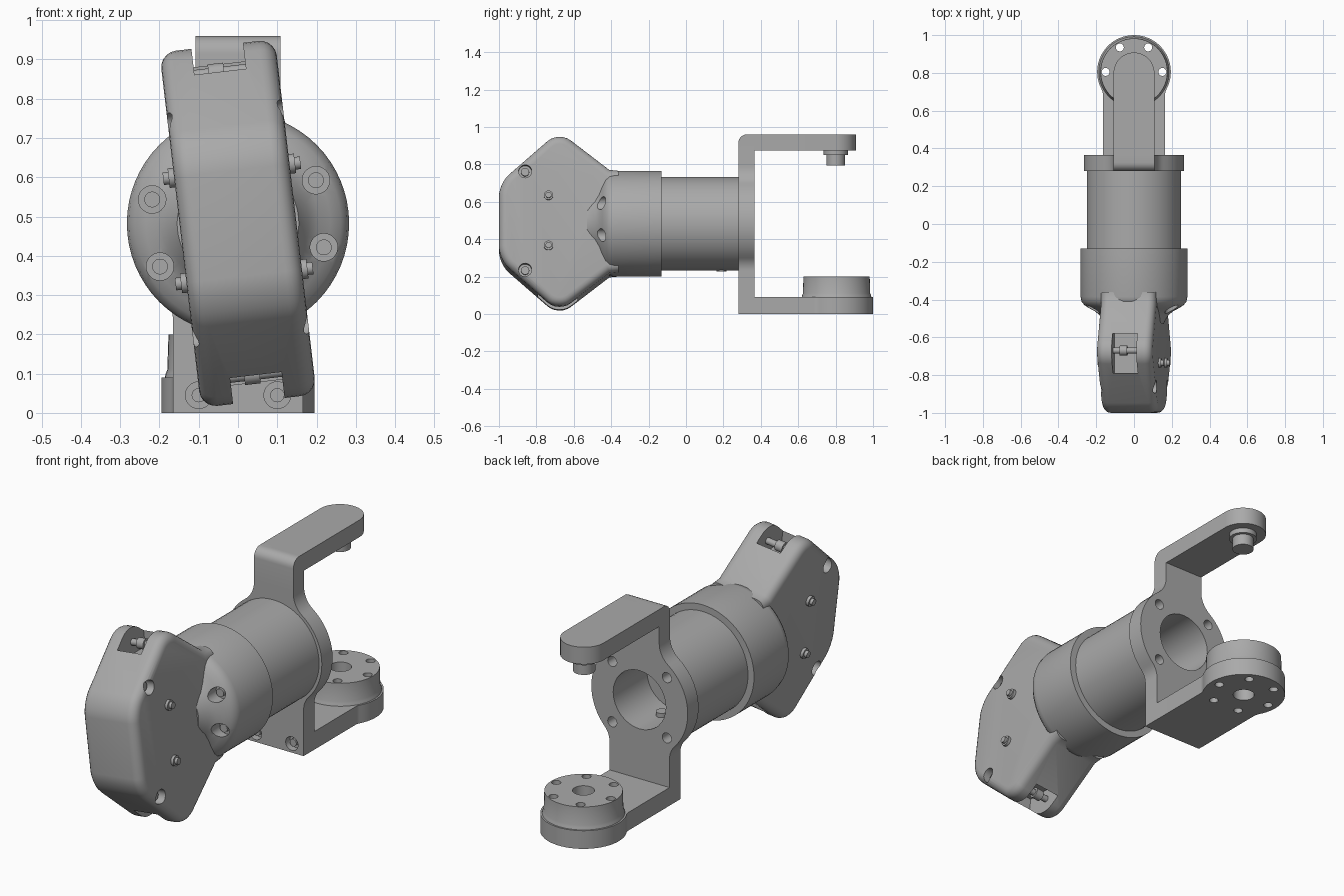
import bpy, bmesh, math
from mathutils import Matrix, Vector

cube = bpy.data.objects.get("Cube")
if cube:
    bpy.data.objects.remove(cube)

# One flat grey for everything
grey = bpy.data.materials.new("mid_grey")
grey.use_nodes = True
grey.diffuse_color = (0.4, 0.4, 0.4, 1)
grey.node_tree.nodes["Principled BSDF"].inputs["Base Color"].default_value = grey.diffuse_color

AXIS = {"X": Vector((1, 0, 0)), "Y": Vector((0, 1, 0)), "Z": Vector((0, 0, 1))}
MID = 0.4825                                   # height of the barrel axis
TILT = Matrix.Translation((0, 0, MID)) @ Matrix.Rotation(math.radians(-6.7), 4, "Y")


def finish(name, bm, matrix=None):
    bmesh.ops.recalc_face_normals(bm, faces=bm.faces)
    mesh = bpy.data.meshes.new(name)
    bm.to_mesh(mesh)
    bm.free()
    if matrix:
        mesh.transform(matrix)
    mesh.materials.append(grey)
    ob = bpy.data.objects.new(name, mesh)
    bpy.context.collection.objects.link(ob)
    smooth(ob)
    return ob


def smooth(ob):
    ob.data.shade_smooth()
    ob.data.set_sharp_from_angle(angle=math.radians(32))


def lathe(name, profile, axis="Z", at=(0, 0, 0), matrix=None, sides=32):
    """Solid of revolution from (radius, distance along axis) pairs."""
    bm = bmesh.new()
    turn = Vector((0, 0, 1)).rotation_difference(AXIS[axis]).to_matrix()
    rings = []
    for r, h in profile:
        rings.append([bm.verts.new(Vector(at) + turn @ Vector(
            (r * math.cos(math.tau * i / sides), r * math.sin(math.tau * i / sides), h)))
            for i in range(sides)])
    for a, b in zip(rings, rings[1:]):
        for i in range(sides):
            j = (i + 1) % sides
            bm.faces.new((a[i], a[j], b[j], b[i]))
    bm.faces.new(rings[0])
    bm.faces.new(rings[-1])
    return finish(name, bm, matrix)


def rod(name, r, lo, hi, axis="Z", at=(0, 0, 0), matrix=None):
    return lathe(name, [(r, lo), (r, hi)], axis, at, matrix)


def prism(points, axis, lo, hi):
    """Outline extruded along an axis."""
    place = {"X": lambda a, b, h: (h, a, b), "Y": lambda a, b, h: (a, h, b),
             "Z": lambda a, b, h: (a, b, h)}[axis]
    bm = bmesh.new()
    low, top = [[bm.verts.new(place(a, b, h)) for a, b in points] for h in (lo, hi)]
    bm.faces.new(low)
    bm.faces.new(top)
    for i in range(len(points)):
        j = (i + 1) % len(points)
        bm.faces.new((low[i], low[j], top[j], top[i]))
    bmesh.ops.recalc_face_normals(bm, faces=bm.faces)
    return bm


def round_edges(bm, test, offset, segments):
    edges = [e for e in bm.edges if test(e.verts[0].co, e.verts[1].co)]
    bmesh.ops.bevel(bm, geom=edges, offset=offset, segments=segments, profile=0.5,
                    affect="EDGES", clamp_overlap=True)


def cut(ob, cutters):
    for c in cutters:
        mod = ob.modifiers.new("cut", "BOOLEAN")
        mod.operation, mod.solver, mod.object = "DIFFERENCE", "EXACT", c
        c.hide_render = True
    bpy.context.view_layer.update()
    mesh = bpy.data.meshes.new_from_object(
        ob.evaluated_get(bpy.context.evaluated_depsgraph_get()))
    ob.modifiers.clear()
    ob.data = mesh
    for c in cutters:
        bpy.data.objects.remove(c)
    smooth(ob)


def arc(c, r, a0, a1, n):
    return [(c[0] + r * math.cos(a0 + (a1 - a0) * i / n),
             c[1] + r * math.sin(a0 + (a1 - a0) * i / n)) for i in range(n + 1)]


def neck(w, length, radius, fillet):
    """Right side of a straight leg running up into a disc at the origin."""
    h = math.sqrt((radius + fillet) ** 2 - (w + fillet) ** 2)
    return [(w, -length)] + arc((w + fillet, -h), fillet, math.pi,
                                math.atan2(h, -(w + fillet)), 8)


def mirrored(points):
    return points + [(-x, y) for x, y in reversed(points) if abs(x) > 1e-6]


def angle(p):
    return math.atan2(p[1], p[0])


# Bracket back plate: disc with a wide leg below and a narrow neck above
low = neck(0.165, MID, 0.265, 0.1)
up = [(x, -y) for x, y in neck(0.108, 0.96 - MID, 0.265, 0.12)][::-1]
side = low + arc((0, 0), 0.265, angle(low[-1]), angle(up[0]), 20)[1:-1] + up
bm = prism([(x, z + MID) for x, z in mirrored(side)], "Y", 0.28, 0.365)
round_edges(bm, lambda a, b: min(a.z, b.z) > 0.955 and max(a.y, b.y) < 0.281, 0.045, 6)
plate = finish("bracket_plate", bm)
cutters = [rod("bore", 0.145, 0.2, 0.5, "Y", (0, 0, MID))]
for x in (-1, 1):
    cutters.append(rod("foot_hole", 0.034, 0.2, 0.315, "Y", (x * 0.1, 0, 0.045)))
    for z in (-1, 1):
        cutters.append(rod("plate_hole", 0.025, 0.31, 0.5, "Y", (x * 0.15, 0, MID + z * 0.15)))
cut(plate, cutters)
for x in (-0.1, 0.1):
    rod("foot_screw", 0.018, 0.29, 0.32, "Y", (x, 0, 0.045))

# Upper arm with rounded end and stepped pin
end = arc((0, 0.8), 0.108, 0, math.pi, 24)
finish("upper_arm", prism([(0.108, 0.33)] + end + [(-0.108, 0.33)], "Z", 0.875, 0.96))
lathe("pivot_pin", [(0.05, 0.795), (0.05, 0.85), (0.065, 0.85), (0.065, 0.88)], at=(0, 0.8, 0))

# Lower arm with hub
leg = neck(0.165, 0.475, 0.195, 0.06)
half = leg + arc((0, 0), 0.195, angle(leg[-1]), math.pi / 2, 20)[1:]
lower = finish("lower_arm", prism([(x, y + 0.805) for x, y in mirrored(half)], "Z", 0, 0.09))
hub = lathe("hub", [(0.188, 0.085), (0.184, 0.1), (0.18, 0.11), (0.177, 0.2)],
            at=(0, 0.805, 0), sides=48)
for part in (lower, hub):
    holes = [rod("hub_bore", 0.05, -0.1, 0.3, at=(0, 0.805, 0))]
    for i in range(6):
        a = math.tau * i / 6
        holes.append(rod("hub_hole", 0.021, -0.1, 0.3,
                         at=(0.15 * math.cos(a), 0.805 + 0.15 * math.sin(a), 0)))
    cut(part, holes)

# Rear barrel, hollow behind the bracket, with a pin through its wall
barrel = lathe("rear_barrel", [(0.25, -0.16), (0.25, 0.285)], "Y", (0, 0, MID), sides=64)
cut(barrel, [rod("barrel_bore", 0.145, 0.1, 0.5, "Y", (0, 0, MID))])
rod("barrel_pin", 0.027, 0.226, 0.36, at=(0, 0.19, 0))

# Front barrel, rounding down towards the head, with four screw pockets
front = lathe("front_barrel", [(0.283, -0.13), (0.283, -0.385), (0.278, -0.41), (0.262, -0.43),
                               (0.235, -0.447), (0.205, -0.463), (0.18, -0.485), (0.155, -0.53)],
              "Y", (0, 0, MID), sides=64)
spots = [(v, u) for v in (-0.21, 0.21) for u in (-0.086, 0.086)]
cut(front, [rod("pocket", 0.035, -0.7, -0.405, "Y", (v, 0, u), TILT) for v, u in spots])
for v, u in spots:
    rod("barrel_screw", 0.02, -0.425, -0.4, "Y", (v, 0, u), TILT)

# Head: tilted rounded hexagonal housing
top = [(-0.36, 0.272), (-0.41, 0.277), (-0.68, 0.485), (-1.0, 0.205)]
bm = prism(top + [(y, -z) for y, z in reversed(top)], "X", -0.148, 0.148)
for y, size in ((-1.0, 0.07), (-0.68, 0.08)):
    round_edges(bm, lambda a, b: abs(a.x - b.x) > 0.2 and abs(a.y - y) < 0.001, size, 6)
round_edges(bm, lambda a, b: abs(a.x - b.x) < 0.001 and min(a.y, b.y) < -0.365, 0.042, 5)
head = finish("head_housing", bm, TILT)
cutters = []
for s in (-1, 1):
    w, y0, y1 = 0.066, -0.79, -0.58
    notch = prism([(-w, y0), (w, y0), (w, y1), (-w, y1)], "Z", *sorted((s * 0.33, s * 0.6)))
    cutters.append(finish("notch", notch, TILT))
    for u in (-0.265, 0.265):
        cutters.append(rod("corner_hole", 0.035, *sorted((s * 0.1, s * 0.3)), "X",
                           (0, -0.86, u), TILT))
cut(head, cutters)

# Head fittings, repeated on both sides and both ends
for s in (-1, 1):
    for u in (-1, 1):
        rod("corner_screw", 0.022, *sorted((s * 0.09, s * 0.118)), "X",
            (0, -0.86, u * 0.265), TILT)
        lathe("side_screw", [(0.025, s * 0.14), (0.025, s * 0.162), (0.016, s * 0.162),
                             (0.016, s * 0.176)], "X", (0, -0.735, u * 0.135), TILT)
    rod("notch_pin", 0.016, -0.07, 0.07, "X", (0, -0.67, s * 0.385), TILT)
    rod("notch_pin_collar", 0.026, -0.03, 0.01, "X", (0, -0.67, s * 0.385), TILT)
